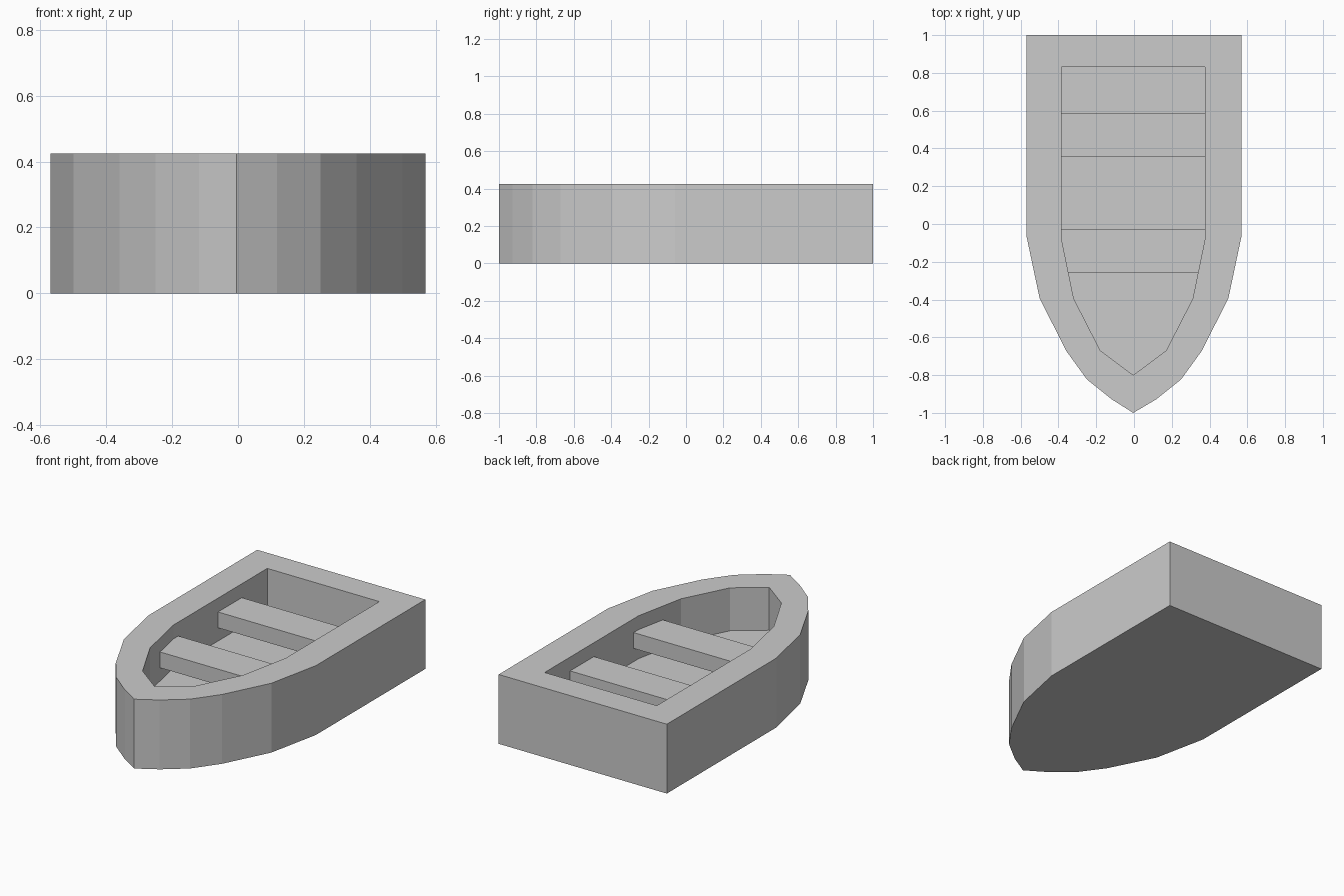
import bpy
import bmesh

if "Cube" in bpy.data.objects:
    bpy.data.objects.remove(bpy.data.objects["Cube"])

HEIGHT, FLOOR_Z = 0.425, 0.162
SEAT_BOTTOM, SEAT_TOP = 0.243, 0.34
MID = -0.004  # the bow sits a hair left of centre

# Half outlines from stern to bow: (half width, y)
OUTER = [(0.57, 1), (0.57, -0.06), (0.5, -0.392), (0.36, -0.67), (0.25, -0.822), (0.118, -0.928)]
INNER = [(0.38, 0.832), (0.38, -0.078), (0.315, -0.395), (0.174, -0.67)]


def outline(half, bow_y, shift):
    right = [(x + shift, y) for x, y in half]
    left = [(-x + shift, y) for x, y in reversed(half)]
    return right + [(MID, bow_y)] + left


def ring(bm, points, z):
    return [bm.verts.new((x, y, z)) for x, y in points]


def walls(bm, low, high):
    n = len(low)
    for i in range(n):
        j = (i + 1) % n
        bm.faces.new((low[i], low[j], high[j], high[i]))


def finish(bm, name):
    bmesh.ops.recalc_face_normals(bm, faces=bm.faces[:])
    mesh = bpy.data.meshes.new(name)
    bm.to_mesh(mesh)
    bm.free()
    obj = bpy.data.objects.new(name, mesh)
    bpy.context.collection.objects.link(obj)
    return obj


def inner_width(y):
    for (x0, y0), (x1, y1) in zip(INNER, INNER[1:]):
        if y1 <= y <= y0:
            return x0 + (x1 - x0) * (y0 - y) / (y0 - y1)


# Hull: outer shell, flat rim, inner well and floor
bm = bmesh.new()
outer = outline(OUTER, -1.0, 0)
inner = outline(INNER, -0.8, MID)
base, top = ring(bm, outer, 0), ring(bm, outer, HEIGHT)
floor, lip = ring(bm, inner, FLOOR_Z), ring(bm, inner, HEIGHT)
walls(bm, base, top)
walls(bm, floor, lip)
bm.faces.new(base)
bm.faces.new(floor)
rim_edges = [bm.edges.get((loop[i - 1], loop[i])) for loop in (top, lip) for i in range(len(loop))]
bmesh.ops.triangle_fill(bm, edges=rim_edges, use_beauty=True)
finish(bm, "hull")

# Seats: planks trimmed to the inner walls
for name, y_front, y_back in (("front_seat", -0.26, -0.03), ("rear_seat", 0.355, 0.585)):
    ys = [y_back] + [y for _, y in INNER if y_front < y < y_back] + [y_front]
    side = [(inner_width(y), y) for y in ys]
    plan = [(x + MID, y) for x, y in side] + [(-x + MID, y) for x, y in reversed(side)]
    bm = bmesh.new()
    low, high = ring(bm, plan, SEAT_BOTTOM), ring(bm, plan, SEAT_TOP)
    walls(bm, low, high)
    bm.faces.new(low)
    bm.faces.new(high)
    finish(bm, name)
